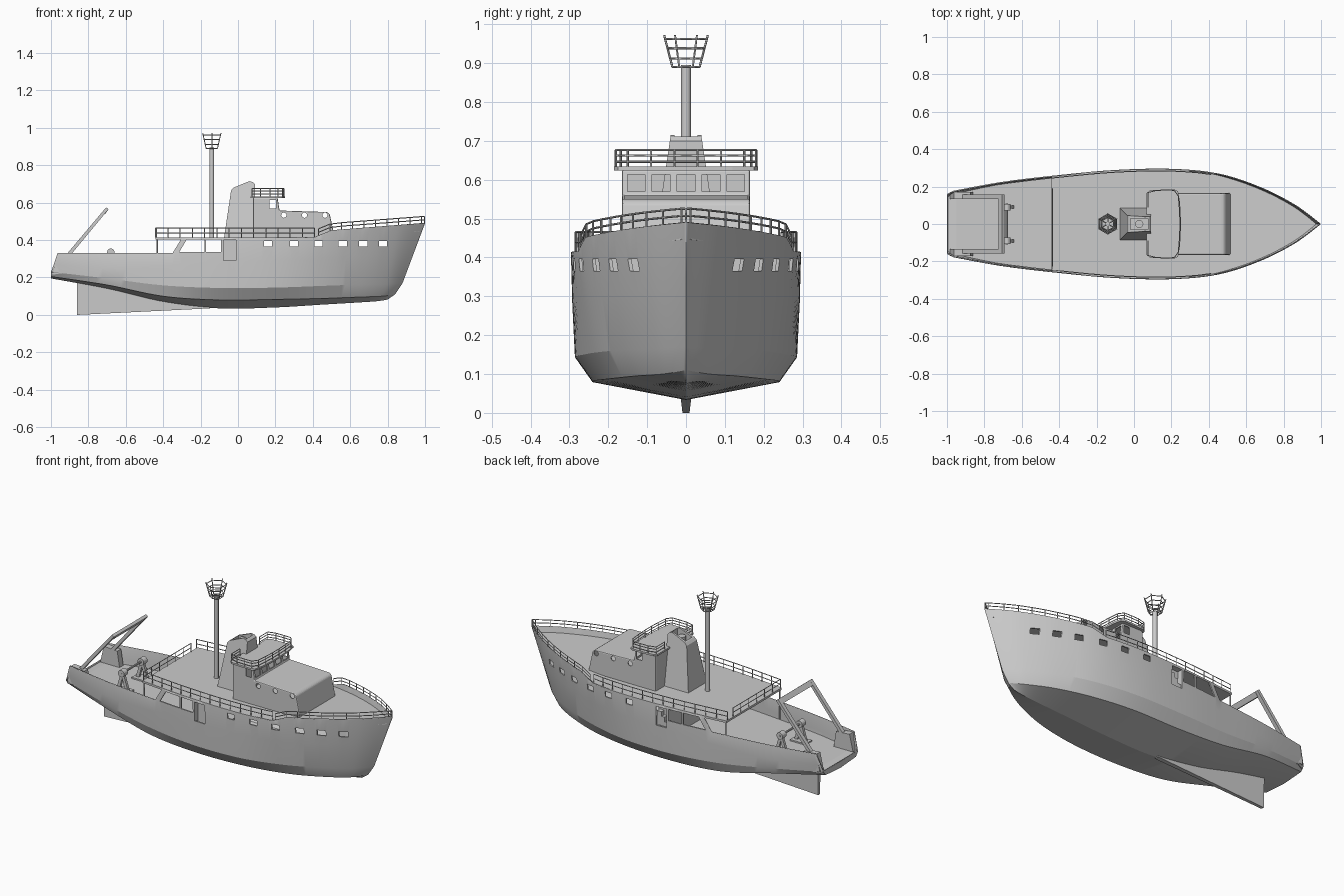
import bpy, bmesh, math

if "Cube" in bpy.data.objects:
    bpy.data.objects.remove(bpy.data.objects["Cube"])


def add_mesh(name, verts, faces, fix=False, smooth=False):
    me = bpy.data.meshes.new(name)
    me.from_pydata(verts, [], faces)
    bm = bmesh.new()
    bm.from_mesh(me)
    bmesh.ops.remove_doubles(bm, verts=bm.verts, dist=1e-4)
    if fix:
        bmesh.ops.recalc_face_normals(bm, faces=bm.faces)
    bm.to_mesh(me)
    bm.free()
    ob = bpy.data.objects.new(name, me)
    bpy.context.collection.objects.link(ob)
    if smooth:
        bpy.ops.object.select_all(action='DESELECT')
        ob.select_set(True)
        bpy.context.view_layer.objects.active = ob
        bpy.ops.object.shade_smooth_by_angle(angle=math.radians(18))
    return ob


def prisms(name, parts, taper=None):
    """Each part is (xz profile, y0, y1); taper(z) scales y."""
    verts, faces = [], []
    for prof, y0, y1 in parts:
        b, n = len(verts), len(prof)
        for y in (y0, y1):
            verts += [(x, y * (taper(z) if taper else 1), z) for x, z in prof]
        faces += [[b + i for i in range(n)], [b + n + i for i in range(n)]]
        faces += [[b + i, b + (i + 1) % n, b + n + (i + 1) % n, b + n + i] for i in range(n)]
    return add_mesh(name, verts, faces, True)


def rect(x0, x1, z0, z1):
    return [(x0, z0), (x1, z0), (x1, z1), (x0, z1)]


def disc(x, z, r, n=16):
    return [(x + r * math.cos(2 * math.pi * i / n), z + r * math.sin(2 * math.pi * i / n)) for i in range(n)]


def solidify(ob, t):
    m = ob.modifiers.new("thickness", 'SOLIDIFY')
    m.thickness, m.offset = t, -1


def cut(ob, cutter):
    cutter.hide_render = True
    cutter.display_type = 'WIRE'
    m = ob.modifiers.new("openings", 'BOOLEAN')
    m.operation, m.solver, m.object = 'DIFFERENCE', 'EXACT', cutter


def tubes(name, paths, r, res=0):
    cu = bpy.data.curves.new(name, 'CURVE')
    cu.dimensions, cu.bevel_depth, cu.bevel_resolution, cu.use_fill_caps = '3D', r, res, True
    for p in paths:
        s = cu.splines.new('POLY')
        s.points.add(len(p) - 1)
        for q, c in zip(s.points, p):
            q.co = (*c, 1)
    ob = bpy.data.objects.new(name, cu)
    bpy.context.collection.objects.link(ob)
    bpy.ops.object.select_all(action='DESELECT')
    ob.select_set(True)
    bpy.context.view_layer.objects.active = ob
    bpy.ops.object.convert(target='MESH')
    return ob


def railing(name, pts, h, bars):
    paths = [[p, (p[0], p[1], p[2] + h)] for p in pts]
    paths += [[(x, y, z + h * f) for x, y, z in pts] for f in bars]
    return tubes(name, paths, 0.0027)


def lerp(x, table):
    if x <= table[0][0]:
        return table[0][1]
    for (a, u), (b, v) in zip(table, table[1:]):
        if x <= b:
            return u + (v - u) * (x - a) / (b - a)
    return table[-1][1]


def spline(p, n=12):
    q, out = [p[0]] + p + [p[-1]], []
    for i in range(1, len(q) - 2):
        for j in range(n):
            t = j / n
            out.append(tuple(0.5 * (2 * b + (c - a) * t + (2 * a - 5 * b + 4 * c - d) * t * t
                             + (3 * b - a - 3 * c + d) * t ** 3)
                             for a, b, c, d in zip(q[i - 1], q[i], q[i + 1], q[i + 2])))
    return out + [p[-1]]


def deck(name, stations, t):
    v = [(x, s * h, z) for x, h, z in stations for s in (-1, 1)]
    f = [(2 * i, 2 * i + 2, 2 * i + 3, 2 * i + 1) for i in range(len(stations) - 1)]
    ob = add_mesh(name, v, f)
    solidify(ob, t)
    return ob


# Hull: longitudinal curves for keel, two chines, mid side and sheer
keel = [(-1, 0, .195), (-.7, 0, .14), (-.4, 0, .07), (-.1, 0, .035), (.2, 0, .04), (.45, 0, .055),
        (.62, 0, .065), (.74, 0, .073), (.80, 0, .082)]
chine_low = [(-1, .14, .205), (-.7, .205, .16), (-.4, .232, .1), (-.1, .24, .08), (.2, .235, .083),
             (.45, .195, .088), (.64, .13, .095), (.77, .06, .1), (.84, 0, .11)]
chine_high = [(-1, .16, .23), (-.7, .22, .195), (-.4, .258, .158), (-.1, .283, .144), (.2, .28, .146),
              (.45, .235, .155), (.65, .16, .162), (.80, .075, .165), (.88, 0, .17)]
side = [(-.985, .168, .27), (-.7, .225, .25), (-.4, .262, .26), (-.1, .288, .28), (.2, .29, .29),
        (.45, .257, .3), (.66, .181, .31), (.83, .09, .32), (.94, 0, .33)]
sheer = [(-.965, .178), (-.7, .226), (-.4, .262), (-.1, .289), (.2, .295), (.45, .27),
         (.67, .2), (.86, .104), (1, 0)]
sheer_z = [(-1, .33), (-.35, .33), (-.30, .412), (.41, .415), (.5, .452), (1, .49)]
edge = spline(sheer)
top = [(x, y, lerp(x, sheer_z)) for x, y in edge]
rows = []
for pts in zip(top, spline(side), spline(chine_high), spline(chine_low), spline(keel)):
    rows.append(list(pts) + [(x, -y, z) for x, y, z in pts[-2::-1]])
faces = [(j * 9 + k, j * 9 + 9 + k, j * 9 + 10 + k, j * 9 + 1 + k)
         for j in range(len(rows) - 1) for k in range(8)]
faces.append((2, 3, 4, 5, 6))
hull = add_mesh("hull", [p for r in rows for p in r], faces, smooth=True)
solidify(hull, .008)

# Hull windows, side openings and doorways
holes = [(rect(x - .022, x + .022, .365, .396), -.4, .4) for x in (.16, .30, .43, .56, .67, .775)]
holes += [([(-.315, .335), (-.18, .335), (-.18, .402), (-.275, .402)], -.4, .4),
          (rect(-.17, -.09, .335, .402), -.4, .4), (rect(-.078, -.01, .29, .4), -.4, .4)]
cut(hull, prisms("hull_opening_cutter", holes))
hull.modifiers.new("even_shading", 'WEIGHTED_NORMAL').keep_sharp = True

# Skeg under the stern
prisms("skeg", [([(-.86, 0), (-.15, .035), (-.15, .06), (-.4, .085), (-.7, .15), (-.86, .185)], -1, 1)],
       lambda z: .009 + min(z, .04) * .12)

# Decks and the bulkhead under the upper deck
width = lambda x: lerp(x, edge)
deck("aft_deck", [(x / 20, width(x / 20) - .012, .23) for x in range(-19, 1)], .01)
deck("stern_sill", [(-.997, .155, .222), (-.95, .172, .23)], .008)
fore = lambda x: lerp(x, [(.41, .415), (.5, .422), (1, .46)])
deck("upper_deck", [(x, max(width(x) - lerp(x, [(.4, .003), (.5, .012)]), .004), fore(x))
                    for x in [-.44 + 1.41 * i / 40 for i in range(41)]], .012)
prisms("house_bulkhead", [(rect(-.088, -.08, .225, .405), -.28, .28)])
prisms("side_doors", [(rect(-.082, .0, .27, .405), s * .25, s * .255) for s in (-1, 1)])
prisms("side_steps", [(rect(-.078 + .02 * i, -.01, .29 + .027 * i, .317 + .027 * i), .255, .28)
                      for i in range(3)])
tubes("deck_posts", [[(-.432, s * .25, .23), (-.432, s * .25, .41)] for s in (-1, 1)], .005)

# Stern corner wedges beside the open stern
prisms("stern_corners", [([(-.985, .23), (-.86, .23), (-.875, .322), (-.962, .328)], s * .135, s * .17)
                         for s in (-1, 1)])

# Stern gantry
arms = [([(-.92, .32), (-.895, .32), (-.692, .565), (-.705, .575)], s * .135, s * .158) for s in (-1, 1)]
arms.append(([(-.725, .55), (-.709, .54), (-.692, .565), (-.705, .575)], -.14, .14))
prisms("gantry", arms)

# Deck winches joined by a shaft
drums = []
for s in (-1, 1):
    y = s * .09
    drums += [([(-.72, .23), (-.70, .23), (-.672, .335), (-.688, .335)], y - .008, y + .008),
              ([(-.66, .23), (-.64, .23), (-.672, .335), (-.688, .335)], y - .008, y + .008),
              (disc(-.68, .335, .02), y - .018, y + .018),
              (rect(-.73, -.63, .228, .238), y - .03, y + .03)]
drums.append((disc(-.68, .335, .006, 8), -.11, .11))
prisms("winches", drums)

# Deckhouse and wheelhouse as one hollow shell
house = prisms("deckhouse", [([(.08, .408), (.08, .626), (.212, .626), (.222, .558), (.475, .55), (.49, .54),
                               (.518, .412)], -.165, .165)])
bev = house.modifiers.new("soft_edges", 'BEVEL')
bev.width, bev.segments = .006, 2
solidify(house, .006)
ports = [(disc(x, .533, .014), -.3, .3) for x in (.245, .355, .465)]
ports.append((rect(.168, .204, .57, .614), -.3, .3))
ports += [(rect(.207, .25, .57, .614), y - .023, y + .023) for y in (-.128, -.064, 0, .064, .128)]
cut(house, prisms("house_window_cutter", ports))

# Wheelhouse roof with railing
roof = [(.068, .165), (.085, .18), (.215, .185), (.235, .175), (.246, .12), (.25, .04)]
deck("wheelhouse_roof", [(x, y, .634) for x, y in roof], .01)
loop = [(.075, .09), (.075, .168), (.12, .18), (.17, .181), (.215, .18), (.237, .15), (.242, .09), (.245, .03)]
railing("roof_railing", [(x, y, .63) for x, y in loop] + [(x, -y, .63) for x, y in loop[::-1]],
        .046, (.35, .7, 1))

# Funnel with recessed top and exhaust pipe
funnel = prisms("funnel", [([(-.075, .41), (.09, .41), (.09, .70), (.08, .71), (.06, .715), (-.025, .68),
                             (-.037, .665)], -1, 1)], lambda z: .085 - .15 * (z - .41))
cut(funnel, prisms("funnel_cutter", [(rect(-.018, .075, .64, .8), -.03, .03)]))
tubes("exhaust_pipe", [[(.028, 0, .63), (.028, 0, .69)]], .022, 3)

# Mast and lookout basket
tubes("mast", [[(-.14, 0, .41), (-.14, 0, .895)]], .013, 3)


def ring(z, n=6):
    r = .035 + (z - .89) * .26
    return [(-.14 + r * math.sin(2 * math.pi * i / n), r * math.cos(2 * math.pi * i / n), z) for i in range(n + 1)]


hoops = [ring(z) for z in (.89, .912, .938, .962)]
uprights = [[a, b] for a, b in zip(ring(.89)[:-1], ring(.972))]
spokes = [[(-.14, 0, .89), p] for p in ring(.89)[:-1]]
tubes("mast_basket", hoops + uprights + spokes, .0028)

# Upper deck railing: both sides and the after edge, with a gap at one corner
run = [(.41 - .85 * i / 13, width(.41 - .85 * i / 13) - .012, .413) for i in range(14)]
aft = [(-.436, .19 - .44 * i / 6, .413) for i in range(7)]
railing("upper_deck_railing_left", run, .052, (.5, 1))
railing("upper_deck_railing_right", aft + [(x, -y, z) for x, y, z in run[::-1]], .052, (.5, 1))

# Bow railing following the sheer
xs = [.43 + .55 * i / 9 for i in range(10)]
bow = [(x, width(x) - .004, lerp(x, sheer_z)) for x in xs]
railing("bow_railing", bow + [(.996, 0, .488)] + [(x, -y, z) for x, y, z in bow[::-1]], .037, (.5, 1))
